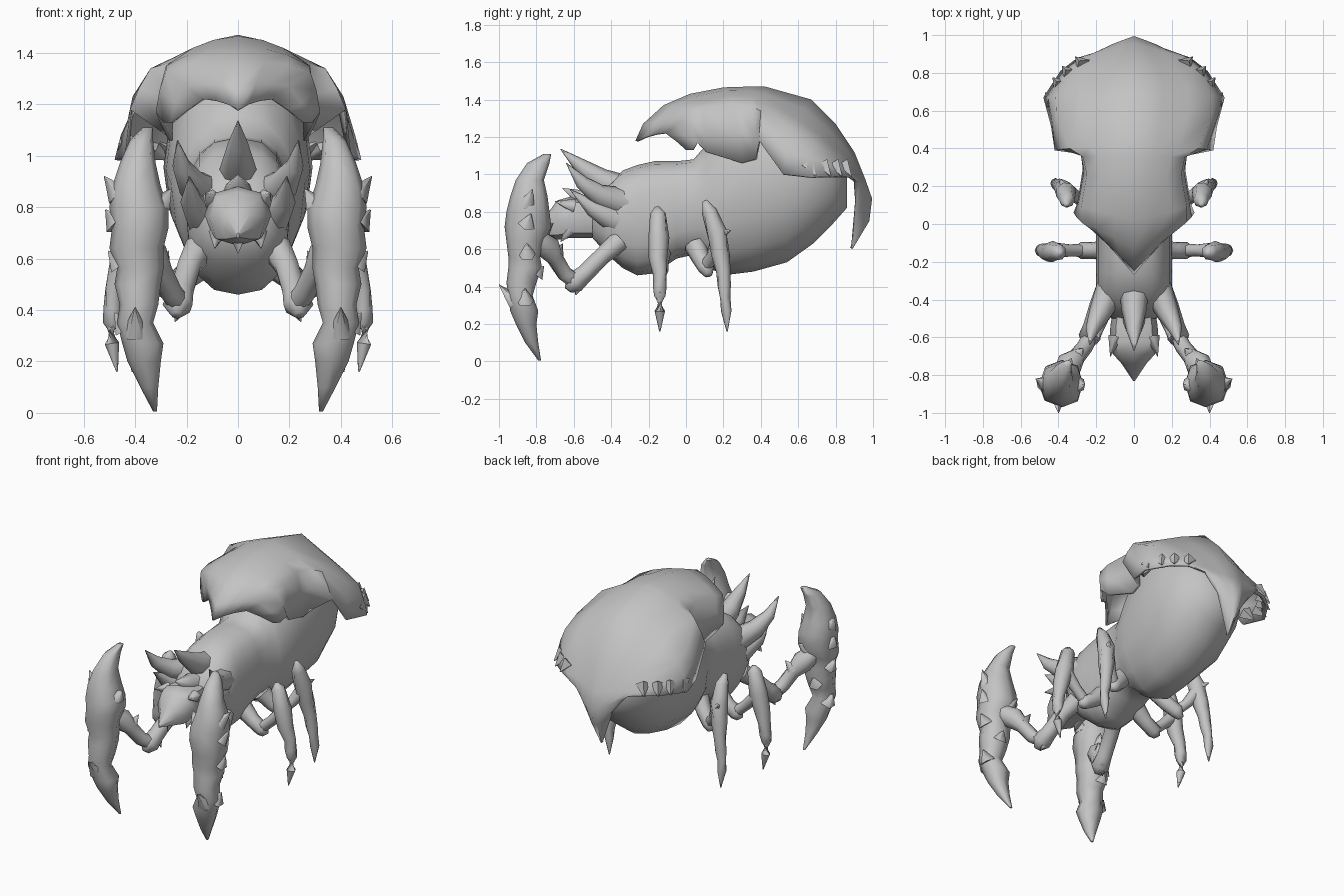
import bpy, bmesh, math
from mathutils import Vector

chitin = bpy.data.materials.new("grey chitin")
chitin.diffuse_color = (0.55, 0.55, 0.55, 1)


def finish(name, bm, mirror=False, angle=75, closed=True):
    """Turn a bmesh into a smooth shaded object, optionally mirrored in x."""
    if closed:
        bmesh.ops.recalc_face_normals(bm, faces=bm.faces)
    me = bpy.data.meshes.new(name)
    bm.to_mesh(me)
    bm.free()
    me.materials.append(chitin)
    ob = bpy.data.objects.new(name, me)
    bpy.context.collection.objects.link(ob)
    bpy.ops.object.select_all(action='DESELECT')
    ob.select_set(True)
    bpy.context.view_layer.objects.active = ob
    bpy.ops.object.shade_smooth_by_angle(angle=math.radians(angle))
    if mirror:
        m = ob.modifiers.new("mirror", 'MIRROR')
        m.use_mirror_merge = False
    return ob


def loft(bm, rings):
    """Skin a list of closed rings and cap both ends."""
    vs = [[bm.verts.new(p) for p in r] for r in rings]
    n = len(vs[0])
    for a, b in zip(vs, vs[1:]):
        for i in range(n):
            j = (i + 1) % n
            bm.faces.new((a[i], a[j], b[j], b[i]))
    bm.faces.new(vs[0])
    bm.faces.new(vs[-1][::-1])


def tube(bm, path, sides=8, fat=1.08):
    """Tapering limb along (x, y, z, radius) points."""
    pts = [Vector(p[:3]) for p in path]
    rings = []
    for i, p in enumerate(pts):
        d = pts[min(i + 1, len(pts) - 1)] - pts[max(i - 1, 0)]
        q = d.to_track_quat('Z', 'X')
        r = path[i][3] * fat
        rings.append([p + q @ Vector((r * math.cos(2 * math.pi * k / sides),
                                      r * math.sin(2 * math.pi * k / sides), 0))
                      for k in range(sides)])
    loft(bm, rings)


def spike(bm, base, tip, r, sides=5):
    tube(bm, [(*base, r), (*tip, 0.002)], sides, 1)


def power(v, e):
    return math.copysign(abs(v) ** e, v)


def y_loft(name, sections, sides, angle=75):
    """Body shape from (y, bottom, top, half width) sections, boxier at the front."""
    bm = bmesh.new()
    rings = []
    for y, zb, zt, w in sections:
        e = 0.8 if y < 0.1 else 1.0
        ring = []
        for k in range(sides):
            a = 2 * math.pi * k / sides
            ring.append((w * power(math.sin(a), e), y,
                         (zb + zt) / 2 - (zt - zb) / 2 * power(math.cos(a), e)))
        rings.append(ring)
    loft(bm, rings)
    return finish(name, bm, angle=angle)


# Thorax, waist and swollen abdomen
y_loft("body", [
    (-0.50, 0.66, 0.86, 0.12), (-0.42, 0.57, 0.94, 0.18), (-0.34, 0.50, 1.02, 0.20),
    (-0.26, 0.46, 1.05, 0.20), (-0.17, 0.47, 1.07, 0.20), (-0.05, 0.55, 1.07, 0.20),
    (0.04, 0.57, 1.08, 0.20), (0.11, 0.51, 1.16, 0.235), (0.20, 0.46, 1.32, 0.26),
    (0.36, 0.48, 1.40, 0.28), (0.54, 0.53, 1.38, 0.29), (0.68, 0.63, 1.30, 0.26),
    (0.78, 0.73, 1.18, 0.20), (0.86, 0.82, 1.05, 0.10)], 16)

# Head with pointed jaw
y_loft("head", [
    (-0.44, 0.66, 0.87, 0.11), (-0.54, 0.66, 0.87, 0.125), (-0.62, 0.66, 0.88, 0.13),
    (-0.69, 0.65, 0.86, 0.11), (-0.74, 0.66, 0.79, 0.065), (-0.83, 0.68, 0.70, 0.005)], 8, 45)
bm = bmesh.new()
spike(bm, (0, -0.68, 0.72), (0, -0.74, 0.62), 0.05)
finish("chin", bm)
bm = bmesh.new()
spike(bm, (0.08, -0.62, 0.70), (0.09, -0.67, 0.64), 0.035)
spike(bm, (0.10, -0.60, 0.83), (0.125, -0.70, 0.855), 0.04)
finish("cheek_spikes", bm, True)

# Swept horns above the head
bm = bmesh.new()
tube(bm, [(0, -0.34, 0.92, 0.075), (0, -0.46, 0.97, 0.06),
          (0, -0.57, 1.05, 0.036), (0, -0.67, 1.135, 0.002)])
tube(bm, [(0, -0.42, 0.83, 0.07), (0, -0.53, 0.86, 0.05), (0, -0.66, 0.925, 0.002)])
finish("middle_horns", bm)
bm = bmesh.new()
tube(bm, [(0.12, -0.34, 0.85, 0.075), (0.18, -0.47, 0.89, 0.055),
          (0.22, -0.56, 0.96, 0.034), (0.235, -0.64, 1.06, 0.002)])
tube(bm, [(0.13, -0.38, 0.76, 0.07), (0.18, -0.50, 0.82, 0.042), (0.19, -0.62, 0.92, 0.002)])
finish("side_horns", bm, True)

# Carapace: spine (y, z), shoulder (x, y, z), rim (x, y, z) from hood to tail spike
stations = [
    (-.27, 1.18, .14, -.11, 1.22, .26, .00, 1.13),
    (-.23, 1.27, .20, -.05, 1.27, .29, .03, 1.13),
    (-.12, 1.37, .28, .01, 1.33, .32, .06, 1.17),
    (.02, 1.43, .28, .09, 1.35, .30, .11, 1.12),
    (.20, 1.465, .25, .26, 1.37, .27, .30, 1.06),
    (.36, 1.47, .27, .355, 1.36, .28, .37, 1.08),
    (.42, 1.47, .34, .40, 1.34, .42, .39, 1.18),
    (.67, 1.40, .41, .56, 1.23, .44, .52, 1.00),
    (.80, 1.27, .415, .68, 1.17, .48, .67, 0.985),
    (.90, 1.12, .30, .82, 1.09, .39, .81, 0.99),
    (.96, .97, .20, .90, 1.00, .30, .88, 0.99),
    (.995, .87, .12, .95, 0.92, .20, .91, 0.97),
    (.98, .75, .06, .94, 0.79, .10, .91, 0.85),
    (.89, .60, .005, .89, 0.605, .01, .89, 0.61)]
bm = bmesh.new()
rows = []
for cy, cz, sx, sy, sz, ex, ey, ez in stations:
    c, s, e = Vector((0, cy, cz)), Vector((sx, sy, sz)), Vector((ex, ey, ez))
    row = []
    for k in range(-5, 6):
        t = abs(k) / 5
        # part straight, part curved through spine, shoulder (t = 0.6) and rim
        p = (c * ((t - .6) * (t - 1) / .6) + s * (t * (t - 1) / -.24)
             + e * (t * (t - .6) / .4))
        line = c.lerp(s, t / .6) if t <= .6 else s.lerp(e, (t - .6) / .4)
        p = line.lerp(p, 0.35)
        p.x *= -1 if k < 0 else 1
        row.append(bm.verts.new(p))
    rows.append(row)
for a, b in zip(rows, rows[1:]):
    for i in range(10):
        bm.faces.new((a[i], a[i + 1], b[i + 1], b[i]))
bm.normal_update()
if sum(f.normal.z for f in bm.faces) < 0:
    bmesh.ops.reverse_faces(bm, faces=bm.faces)
shell = finish("carapace", bm, angle=60, closed=False)
thick = shell.modifiers.new("thickness", 'SOLIDIFY')
thick.thickness = 0.015
thick.offset = -1

# Ragged teeth along the carapace rim
bm = bmesh.new()
for x, y, z in [(.42, .59, 1.02), (.45, .67, 1.02), (.41, .75, 1.02), (.36, .81, 1.02), (.29, .86, 1.02)]:
    spike(bm, (x - .02, y - .02, z + .03), (x + .02, y + .025, z - .03), 0.045, 4)
finish("rim_teeth", bm, True, 40)

# Large blade claws: (z, x min, x max, y min, y max)
blade = [
    (1.11, .33, .37, -.76, -.72), (1.06, .33, .42, -.85, -.73), (.97, .32, .46, -.91, -.76),
    (.88, .30, .49, -.94, -.74), (.80, .27, .50, -.96, -.73), (.72, .27, .49, -.97, -.72),
    (.64, .29, .50, -.96, -.76), (.56, .29, .47, -.95, -.78), (.50, .30, .48, -.95, -.77),
    (.42, .31, .46, -.96, -.80), (.35, .33, .47, -.95, -.82), (.27, .29, .45, -.94, -.79),
    (.20, .30, .43, -.91, -.80), (.10, .31, .38, -.86, -.79), (.005, .315, .33, -.79, -.775)]
bm = bmesh.new()
rings = []
for z, x0, x1, y0, y1 in blade:
    ring = []
    for k in range(8):
        f = 0.5 * (1.06 if k % 2 else 1)
        ring.append(((x0 + x1) / 2 + (x1 - x0) * f * math.cos(k * math.pi / 4),
                     (y0 + y1) / 2 + (y1 - y0) * f * math.sin(k * math.pi / 4), z))
    rings.append(ring)
loft(bm, rings)
for base, tip in [((.40, -.91, .31), (.40, -1.0, .41)), ((.46, -.85, .84), (.52, -.82, .92)),
                  ((.47, -.85, .73), (.515, -.83, .79)), ((.46, -.85, .57), (.505, -.85, .63)),
                  ((.30, -.85, .81), (.26, -.85, .87)), ((.44, -.86, .32), (.48, -.86, .39)),
                  ((.36, -.78, .67), (.33, -.71, .74)), ((.40, -.80, .46), (.40, -.76, .51))]:
    spike(bm, base, tip, 0.05)
finish("blade_claw", bm, True, 70)

# Front arms carrying the blades
bm = bmesh.new()
tube(bm, [(.15, -.36, .64, .055), (.19, -.44, .57, .045), (.22, -.54, .47, .045),
          (.235, -.60, .42, .055), (.24, -.63, .38, .02)])
tube(bm, [(.225, -.58, .42, .04), (.26, -.65, .47, .04), (.30, -.70, .55, .042),
          (.34, -.74, .61, .065), (.38, -.80, .66, .05)])
spike(bm, (.22, -.57, .42), (.245, -.59, .355), 0.04)
spike(bm, (.30, -.69, .57), (.27, -.66, .63), 0.04)
finish("front_arm", bm, True)

# Walking legs: jointed arm plus hanging scythe
bm = bmesh.new()
tube(bm, [(.14, -.14, .58, .055), (.21, -.14, .52, .042), (.28, -.14, .48, .042), (.30, -.14, .45, .02)])
tube(bm, [(.26, -.14, .48, .032), (.34, -.14, .55, .03), (.43, -.14, .64, .04)])
tube(bm, [(.39, -.155, .825, .012), (.40, -.15, .79, .040), (.43, -.145, .66, .052),
          (.455, -.15, .55, .046), (.48, -.14, .47, .036), (.487, -.14, .40, .034),
          (.495, -.14, .35, .028), (.49, -.14, .27, .026), (.47, -.14, .16, .003)])
spike(bm, (.49, -.14, .33), (.525, -.14, .37), 0.022)
finish("middle_leg", bm, True)

bm = bmesh.new()
tube(bm, [(.14, .05, .62, .055), (.19, .08, .55, .045), (.25, .11, .50, .042), (.27, .12, .46, .02)])
tube(bm, [(.24, .10, .50, .032), (.30, .14, .56, .03), (.35, .17, .64, .04)])
tube(bm, [(.36, .10, .86, .012), (.355, .125, .80, .038), (.36, .165, .69, .052),
          (.375, .185, .57, .046), (.39, .20, .48, .036), (.40, .205, .40, .034),
          (.41, .21, .34, .026), (.415, .215, .27, .026), (.41, .22, .16, .003)])
spike(bm, (.36, .18, .68), (.395, .24, .70), 0.035)
finish("rear_leg", bm, True)
